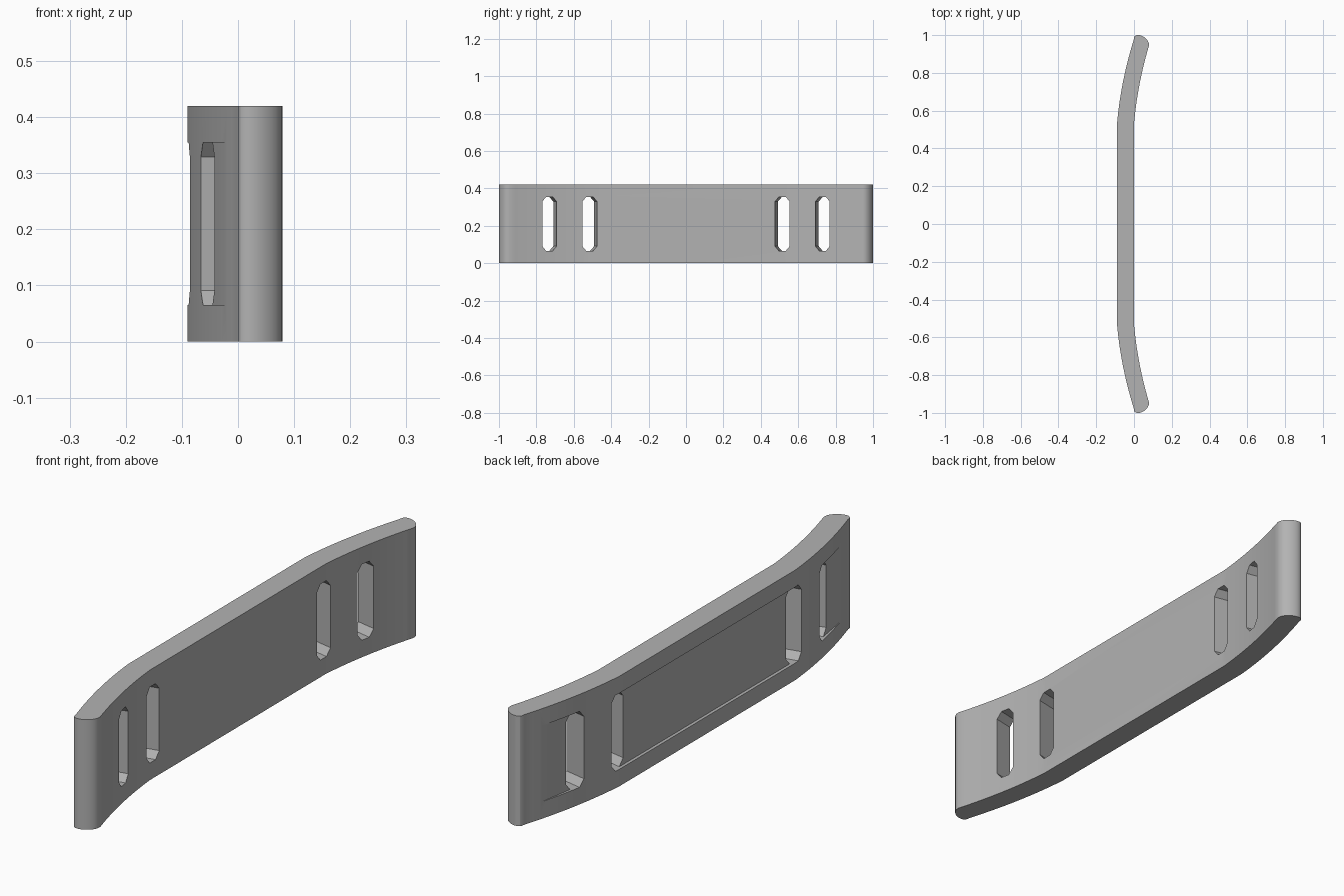
import bpy, bmesh, math

HEIGHT = 0.42
KINK = 0.53          # where the flat middle meets the curved arms

if "Cube" in bpy.data.objects:
    bpy.data.objects.remove(bpy.data.objects["Cube"], do_unlink=True)

grey = bpy.data.materials.new("plain grey")
grey.use_nodes = True
grey.diffuse_color = (0.45, 0.45, 0.45, 1)
grey.node_tree.nodes["Principled BSDF"].inputs["Base Color"].default_value = (0.45, 0.45, 0.45, 1)


def prism(name, base, offset):
    """Closed solid made by sweeping a flat outline along an offset."""
    bm = bmesh.new()
    face = bm.faces.new([bm.verts.new(p) for p in base])
    new = bmesh.ops.extrude_face_region(bm, geom=[face])["geom"]
    bmesh.ops.translate(bm, vec=offset, verts=[v for v in new if isinstance(v, bmesh.types.BMVert)])
    bmesh.ops.recalc_face_normals(bm, faces=bm.faces)
    mesh = bpy.data.meshes.new(name)
    bm.to_mesh(mesh)
    bm.free()
    mesh.materials.append(grey)
    ob = bpy.data.objects.new(name, mesh)
    bpy.context.collection.objects.link(ob)
    return ob


def bend(y):
    """Sideways drift of the arms beyond the flat middle."""
    t = max(0, abs(y) - KINK)
    return 0.087 * t + 0.252 * t * t


# Half outline: outer curve, rounded tip, inner curve
N = 14
outer = [(bend(y) - 0.09, y) for y in [KINK + (0.975 - KINK) * i / N for i in range(N + 1)]]
inner = [(bend(y), y) for y in [0.945 - (0.945 - KINK) * i / N for i in range(N + 1)]]
a, b = outer[-1], inner[0]
tip = []
for i in range(1, 12):
    ang = math.pi * i / 12
    u = 0.5 - 0.5 * math.cos(ang)
    tip.append((a[0] + (b[0] - a[0]) * u, a[1] + (b[1] - a[1]) * u + 0.037 * math.sin(ang) ** 0.8))
half = outer + tip + inner
outline = half + [(x, -y) for x, y in reversed(half)]
plate = prism("curved_plate", [(x, y, 0) for x, y in outline], (0, 0, HEIGHT))

# Slots run square to the arms; shallow strap channels join them on the outer side
slot_shape = [(0.04, 0.119), (0.018, 0.145), (-0.018, 0.145), (-0.04, 0.119),
              (-0.04, -0.119), (-0.018, -0.145), (0.018, -0.145), (0.04, -0.119)]
mid = HEIGHT / 2
cutters = [prism("middle_channel_cutter",
                 [(-0.2, -0.53, 0.065), (-0.078, -0.53, 0.065), (-0.078, 0.53, 0.065), (-0.2, 0.53, 0.065)],
                 (0, 0, 0.29))]
for s in (-1, 1):
    for centre, name in ((0.515, "inner_slot_cutter"), (0.73, "outer_slot_cutter")):
        face_x = bend(centre)
        lean = 0.21
        base = [(face_x + 0.1, s * (centre - 0.1 * lean + y), mid + z) for y, z in slot_shape]
        cutters.append(prism(name, base, (-0.3, s * 0.3 * lean, 0)))
    wedge = [(-0.2, 0.75), (bend(0.75) - 0.079, 0.75), (bend(0.9) - 0.09, 0.9), (-0.2, 0.9)]
    cutters.append(prism("end_channel_cutter", [(x, s * y, 0.065) for x, y in wedge], (0, 0, 0.29)))

bpy.context.view_layer.objects.active = plate
plate.select_set(True)
for c in cutters:
    mod = plate.modifiers.new("cut", "BOOLEAN")
    mod.operation, mod.solver, mod.object = "DIFFERENCE", "EXACT", c
    bpy.ops.object.modifier_apply(modifier=mod.name)
for c in cutters:
    bpy.data.objects.remove(c, do_unlink=True)

bpy.ops.object.select_all(action="DESELECT")
plate.select_set(True)
bpy.ops.object.shade_smooth_by_angle(angle=math.radians(25))
